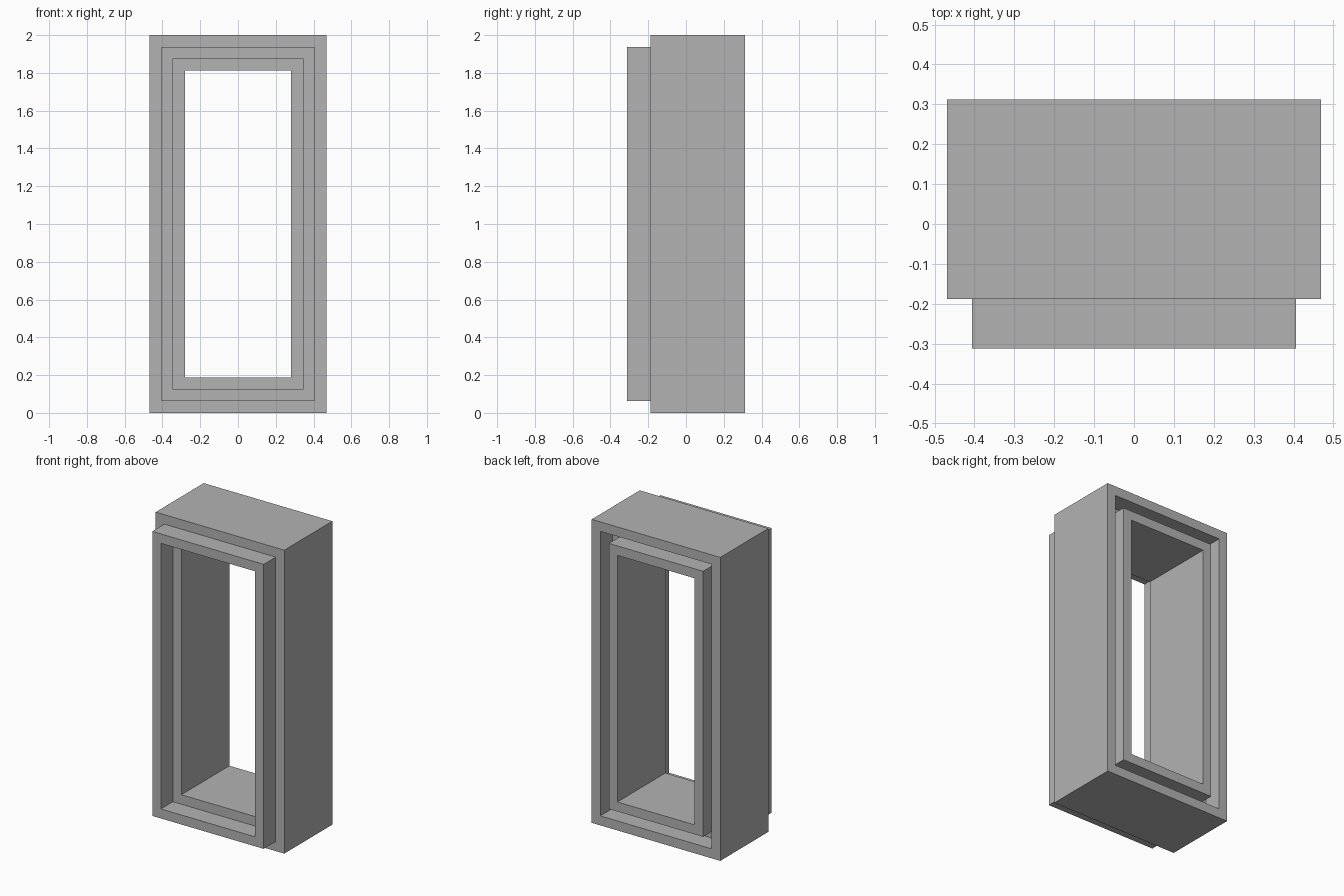
import bpy
import bmesh

cube = bpy.data.objects.get("Cube")
if cube:
    bpy.data.objects.remove(cube, do_unlink=True)

# Single plain grey
GREY = (0.45, 0.45, 0.45, 1.0)
grey = bpy.data.materials.new("plain_grey")
grey.use_nodes = True
grey.diffuse_color = GREY
grey.node_tree.nodes["Principled BSDF"].inputs["Base Color"].default_value = GREY

WALL = 0.0625    # thickness of each frame
DEPTH = 0.5      # front-to-back depth of each frame
HALF_W = 0.46875
HEIGHT = 2.0


def ring(name, inset, front):
    """Rectangular frame, inset from the overall outline, starting at y = front."""
    bm = bmesh.new()
    loops = []
    for y in (front, front + DEPTH):
        for i in (inset, inset + WALL):
            x, low, high = HALF_W - i, i, HEIGHT - i
            loops.append([bm.verts.new(p) for p in
                          ((-x, y, low), (x, y, low), (x, y, high), (-x, y, high))])
    outer_f, inner_f, outer_b, inner_b = loops
    for a, b in ((outer_f, inner_f), (inner_f, inner_b),
                 (inner_b, outer_b), (outer_b, outer_f)):
        for k in range(4):
            n = (k + 1) % 4
            bm.faces.new((a[k], a[n], b[n], b[k]))
    bmesh.ops.recalc_face_normals(bm, faces=bm.faces)
    mesh = bpy.data.meshes.new(name)
    bm.to_mesh(mesh)
    bm.free()
    mesh.materials.append(grey)
    obj = bpy.data.objects.new(name, mesh)
    bpy.context.collection.objects.link(obj)


# Three nested frames, the middle one pushed forward
BACK_SET = -0.1875
ring("outer_frame", 0, BACK_SET)
ring("middle_frame", WALL, BACK_SET - 2 * WALL)
ring("inner_frame", 2 * WALL, BACK_SET)
